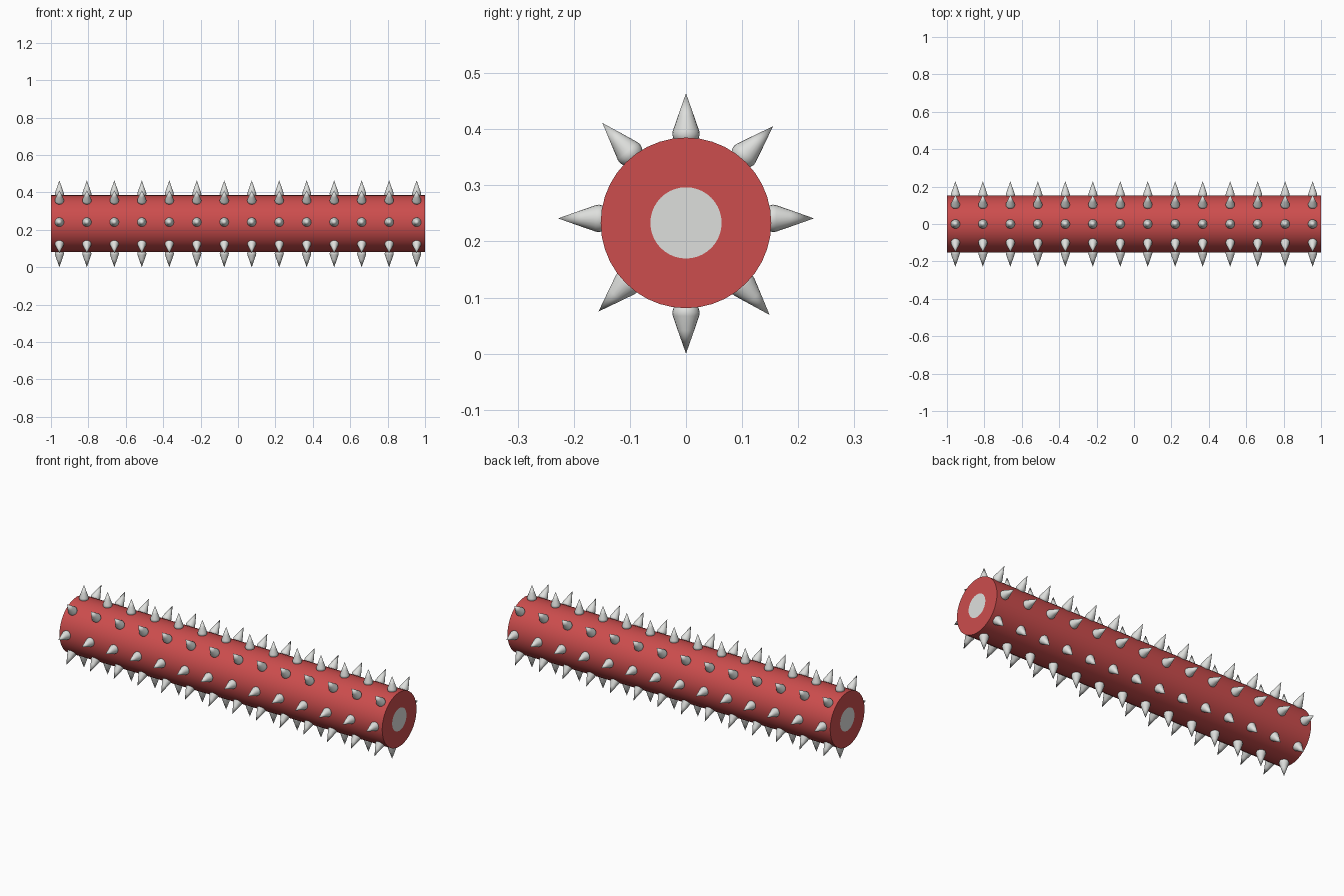
import bpy, bmesh, math
from mathutils import Vector, Matrix

if "Cube" in bpy.data.objects:
    bpy.data.objects.remove(bpy.data.objects["Cube"])


def material(name, rgb):
    m = bpy.data.materials.new(name)
    m.diffuse_color = (*rgb, 1)
    m.use_nodes = True
    m.node_tree.nodes["Principled BSDF"].inputs["Base Color"].default_value = m.diffuse_color
    return m


red = material("red", (0.604, 0.074, 0.074))
grey = material("light grey", (0.73, 0.74, 0.72))

CENTRE_Z, RADIUS, CORE, SIDES = 0.233, 0.152, 0.0635, 40


def finish(bm, name, mats):
    bmesh.ops.recalc_face_normals(bm, faces=bm.faces)
    mesh = bpy.data.meshes.new(name)
    bm.to_mesh(mesh)
    bm.free()
    for m in mats:
        mesh.materials.append(m)
    ob = bpy.data.objects.new(name, mesh)
    bpy.context.collection.objects.link(ob)
    bpy.ops.object.select_all(action='DESELECT')
    ob.select_set(True)
    bpy.context.view_layer.objects.active = ob
    bpy.ops.object.shade_smooth_by_angle(angle=math.radians(40))
    return ob


def lathe(bm, profile, sides, matrix):
    """Spin (radius, height) points around local z; radius 0 makes a pole."""
    rings = []
    for r, h in profile:
        n = sides if r > 0 else 1
        rings.append([bm.verts.new(matrix @ Vector((
            r * math.cos(2 * math.pi * i / sides),
            r * math.sin(2 * math.pi * i / sides), h))) for i in range(n)])
    faces = []
    for a, b in zip(rings, rings[1:]):
        for i in range(sides):
            j = (i + 1) % sides
            quad = [a[i % len(a)], a[j % len(a)], b[j % len(b)], b[i % len(b)]]
            faces.append(bm.faces.new(list(dict.fromkeys(quad))))
    return faces


# Roller body lying along x, with a grey core disc flush in each end
bm = bmesh.new()
lay = Matrix.Translation((0, 0, CENTRE_Z)) @ Matrix.Rotation(math.pi / 2, 4, 'Y')
lathe(bm, [(0, -1), (CORE, -1), (RADIUS, -1), (RADIUS, 1), (CORE, 1), (0, 1)],
      SIDES, lay)
axis = Vector((0, 0, CENTRE_Z))
for f in bm.faces:
    c = f.calc_center_median()
    f.material_index = int(math.hypot(c.y, c.z - CENTRE_Z) < CORE)
finish(bm, "roller_body", [red, grey])

# Spikes: cone with a rounded base, tip at the local origin
SPIKE = [(0, 0), (0.0145, -0.041), (0.0235, -0.067), (0.0245, -0.073),
         (0.0225, -0.081), (0.016, -0.089), (0, -0.093)]
COUNT, FIRST = 14, -0.955

# Row name, tip (y, z), pointing angle in the y-z plane
rows = [
    ("top_spikes", 0.0, 0.464, 90),
    ("bottom_spikes", 0.0, 0.0, 270),
    ("back_spikes", 0.228, 0.241, 0),
    ("front_spikes", -0.228, 0.241, 180),
    ("upper_back_spikes", 0.155, 0.405, 45),
    ("upper_front_spikes", -0.149, 0.411, 132),
    ("lower_front_spikes", -0.156, 0.075, 225),
    ("lower_back_spikes", 0.149, 0.069, 312),
]
for name, y, z, deg in rows:
    bm = bmesh.new()
    a = math.radians(deg)
    turn = Vector((0, math.cos(a), math.sin(a))).to_track_quat('Z', 'Y')
    for i in range(COUNT):
        x = FIRST - 2 * FIRST * i / (COUNT - 1)
        lathe(bm, SPIKE, 20, Matrix.Translation((x, y, z)) @ turn.to_matrix().to_4x4())
    finish(bm, name, [grey])
